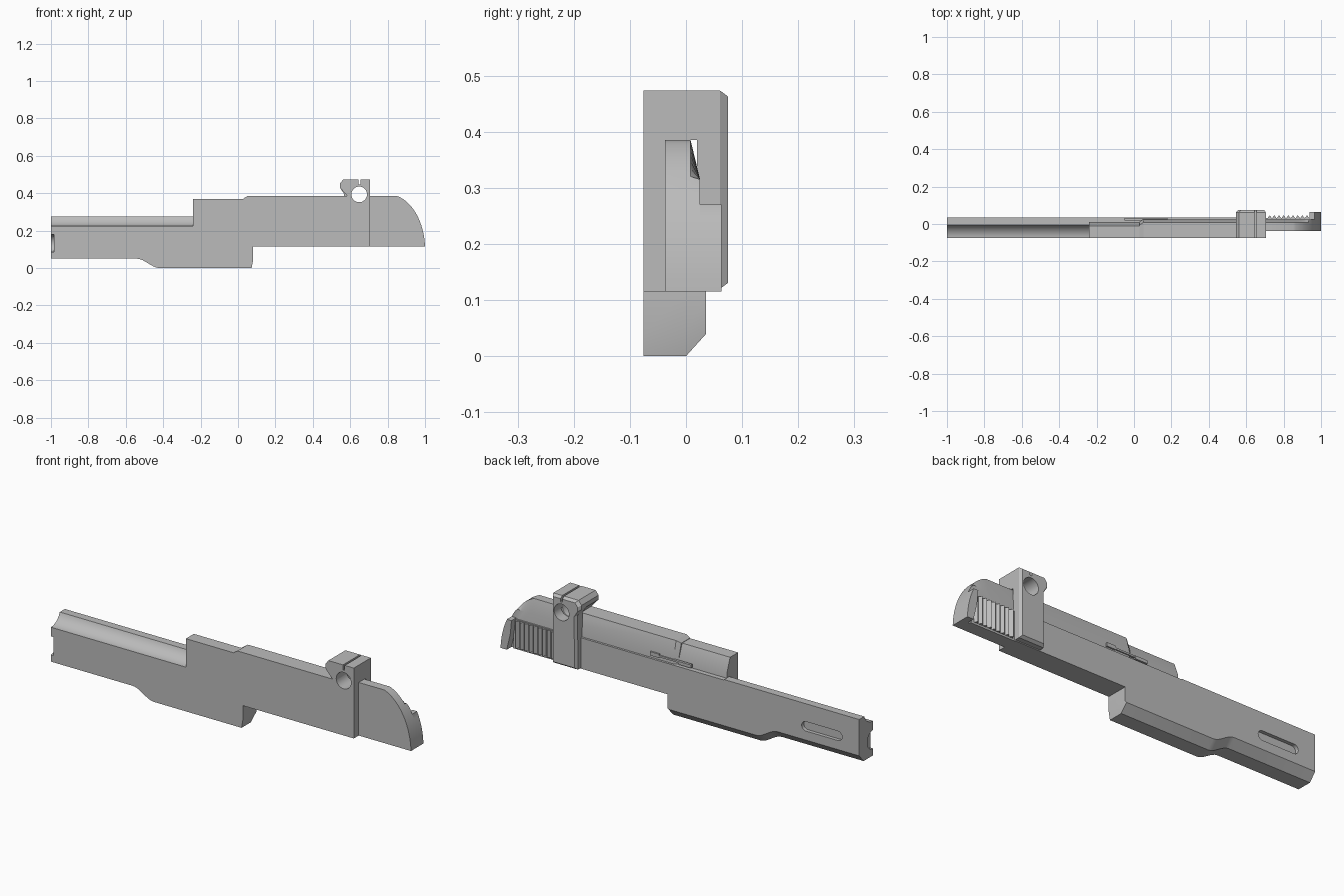
import bpy
import bmesh
from math import sin, cos, pi

cube = bpy.data.objects.get("Cube")
if cube:
    bpy.data.objects.remove(cube, do_unlink=True)

steel = bpy.data.materials.new("grey_steel")
steel.use_nodes = True
GREY = (0.5, 0.5, 0.5, 1)
steel.diffuse_color = GREY
steel.node_tree.nodes["Principled BSDF"].inputs["Base Color"].default_value = GREY

FRONT = -0.076   # flat inner side
SIDE = 0.036     # outer side of the body


def loft(name, rings):
    """Skin a run of matching rings and cap both ends."""
    bm = bmesh.new()
    loops = [[bm.verts.new(p) for p in ring] for ring in rings]
    n = len(loops[0])
    for a, b in zip(loops, loops[1:]):
        for i in range(n):
            j = (i + 1) % n
            bm.faces.new((a[i], a[j], b[j], b[i]))
    bm.faces.new(loops[0])
    bm.faces.new(loops[-1][::-1])
    bmesh.ops.remove_doubles(bm, verts=bm.verts, dist=1e-5)
    bmesh.ops.recalc_face_normals(bm, faces=bm.faces)
    mesh = bpy.data.meshes.new(name)
    bm.to_mesh(mesh)
    bm.free()
    mesh.materials.append(steel)
    ob = bpy.data.objects.new(name, mesh)
    bpy.context.collection.objects.link(ob)
    return ob


def along_y(name, *sections):
    """Sections are (y, xz outline)."""
    return loft(name, [[(x, y, z) for x, z in pts] for y, pts in sections])


def along_x(name, x0, x1, pts):
    return loft(name, [[(x, y, z) for y, z in pts] for x in (x0, x1)])


def rect(x0, x1, z0, z1):
    return [(x0, z0), (x1, z0), (x1, z1), (x0, z1)]


def box(name, x0, x1, y0, y1, z0, z1):
    return along_y(name, (y0, rect(x0, x1, z0, z1)), (y1, rect(x0, x1, z0, z1)))


def circle(cx, cz, r, n=32):
    return [(cx + r * cos(2 * pi * i / n), cz + r * sin(2 * pi * i / n)) for i in range(n)]


def activate(ob):
    bpy.ops.object.select_all(action="DESELECT")
    ob.select_set(True)
    bpy.context.view_layer.objects.active = ob


def cut(cutter, *targets):
    cutter.hide_render = True
    for ob in targets:
        activate(ob)
        mod = ob.modifiers.new("cut", "BOOLEAN")
        mod.operation, mod.solver, mod.object = "DIFFERENCE", "EXACT", cutter
        bpy.ops.object.modifier_apply(modifier=mod.name)
    bpy.data.objects.remove(cutter, do_unlink=True)


# Lower body: stepped underside with a chamfer on the outer edge
steps = 8
under = [(-1, 0.05), (-0.54, 0.05)]
under += [(-0.54 + 0.12 * t, 0.05 - 0.05 * (3 * t * t - 2 * t ** 3))
          for t in (i / steps for i in range(1, steps + 1))]
under += [(0.073, 0)]
end = [(0.08, 0.04), (0.08, 0.115), (0.705, 0.115), (0.705, 0.225), (-1, 0.225)]
inner = under + end
outer = [(x, z + 0.04) for x, z in under] + [(0.08, 0.045)] + end[1:]
body = along_y("lower_body", (FRONT, inner), (0, inner), (SIDE, outer))

# Barrel rail with a hollowed inner side
arc = [(FRONT + 0.076 * sin(a), 0.301 - 0.076 * cos(a))
       for a in (1.22 * i / 12 for i in range(13))]
along_x("barrel_rail", -1, -0.24, arc + [(SIDE, 0.275), (SIDE, 0.225)])

# Chamber hood and upper slide stand on a narrow side ledge
box("side_ledge", -0.24, 0.57, 0.012, SIDE, 0.225, 0.272)
along_x("chamber_hood", -0.24, 0.03, [(FRONT, 0.225), (0.012, 0.225), (0.012, 0.305),
                                      (-0.012, 0.37), (FRONT, 0.37)])


def slide_ring(x, drop):
    return [(x, y, z) for y, z in ((FRONT, 0.225), (0.025 - drop, 0.225), (0.025 - drop, 0.315),
                                   (0.008 - drop, 0.385 - drop), (FRONT, 0.385 - drop))]


slide = loft("upper_slide", [slide_ring(0.03, 0.013), slide_ring(0.05, 0), slide_ring(0.705, 0)])

# Extractor
box("extractor_bar", -0.05, 0.18, 0.02, 0.031, 0.288, 0.297)
box("extractor_claw", -0.05, 0.02, 0.02, 0.033, 0.281, 0.297)
box("extractor_tail", 0.13, 0.18, 0.02, 0.033, 0.285, 0.304)

# Rear sight: overhanging head and a side column with chamfered rim
head = [(0.545, 0.43), (0.545, 0.452), (0.562, 0.473), (0.705, 0.473)]
sight = along_y("rear_sight_head", (FRONT, [(0.585, 0.385)] + head + [(0.705, 0.385)]),
                (0.02, [(0.585, 0.385)] + head + [(0.705, 0.385)]))
wrap = [(0.565, 0.12), (0.568, 0.395)] + head + [(0.705, 0.12)]
rim = [(0.637 + (x - 0.637) * 0.86, 0.3 + (z - 0.3) * 0.94) for x, z in wrap]
column = along_y("rear_sight_column", (0.02, wrap), (0.061, wrap), (0.075, rim))

# Cross hole and sighting slit
hole = circle(0.648, 0.394, 0.042)
cut(along_y("hole_cutter", (-0.2, hole), (0.2, hole)), slide, sight, column)
cut(box("slit_cutter", 0.644, 0.654, -0.2, 0.2, 0.447, 0.6), sight, column)

# Rounded tail
curve = [(0.8 + 0.2 * cos(t), 0.1 + 0.295 * sin(t))
         for t in (0.051 + 1.267 * i / 16 for i in range(17))]
tail = [(0.705, 0.115)] + curve + [(0.705, 0.385)]
shoulder = [(x, min(z, 0.315)) for x, z in tail]
along_y("tail", (-0.037, tail), (0.008, tail), (0.025, shoulder))
box("grip_panel", 0.705, 0.95, 0.025, 0.032, 0.115, 0.265)

# Flared tail edge following the curve
low = [p for p in curve if p[1] < 0.27]
flare = [(0.965, 0.115)] + low + [(low[-1][0], 0.27), (0.938, 0.27), (0.945, 0.2)]
along_y("tail_flare", (0.025, flare), (0.063, flare))

# Grip serrations
pitch = 0.025
for i in range(9):
    x = 0.713 + i * pitch
    ridge = [(x, 0.03), (x + pitch, 0.03), (x + pitch * 0.5, 0.047)]
    loft(f"grip_ridge_{i + 1}", [[(px, py, z) for px, py in ridge] for z in (0.125, 0.262)])

# Guide hole in the muzzle end and long slot in the outer side
guide = circle(FRONT, 0.132, 0.047)
cut(along_x("guide_cutter", -1.1, -0.985, guide), body)
slot = [(cx + 0.024 * cos(a), 0.16 + 0.024 * sin(a))
        for cx, start in ((-0.7, -pi / 2), (-0.88, pi / 2))
        for a in (start + pi * i / 10 for i in range(11))]
cut(along_y("slot_cutter", (0.018, slot), (0.1, slot)), body)

for ob in bpy.context.collection.objects:
    if ob.type == "MESH" and ob.data.materials and ob.data.materials[0] == steel:
        activate(ob)
        bpy.ops.object.shade_smooth_by_angle(angle=0.45)
